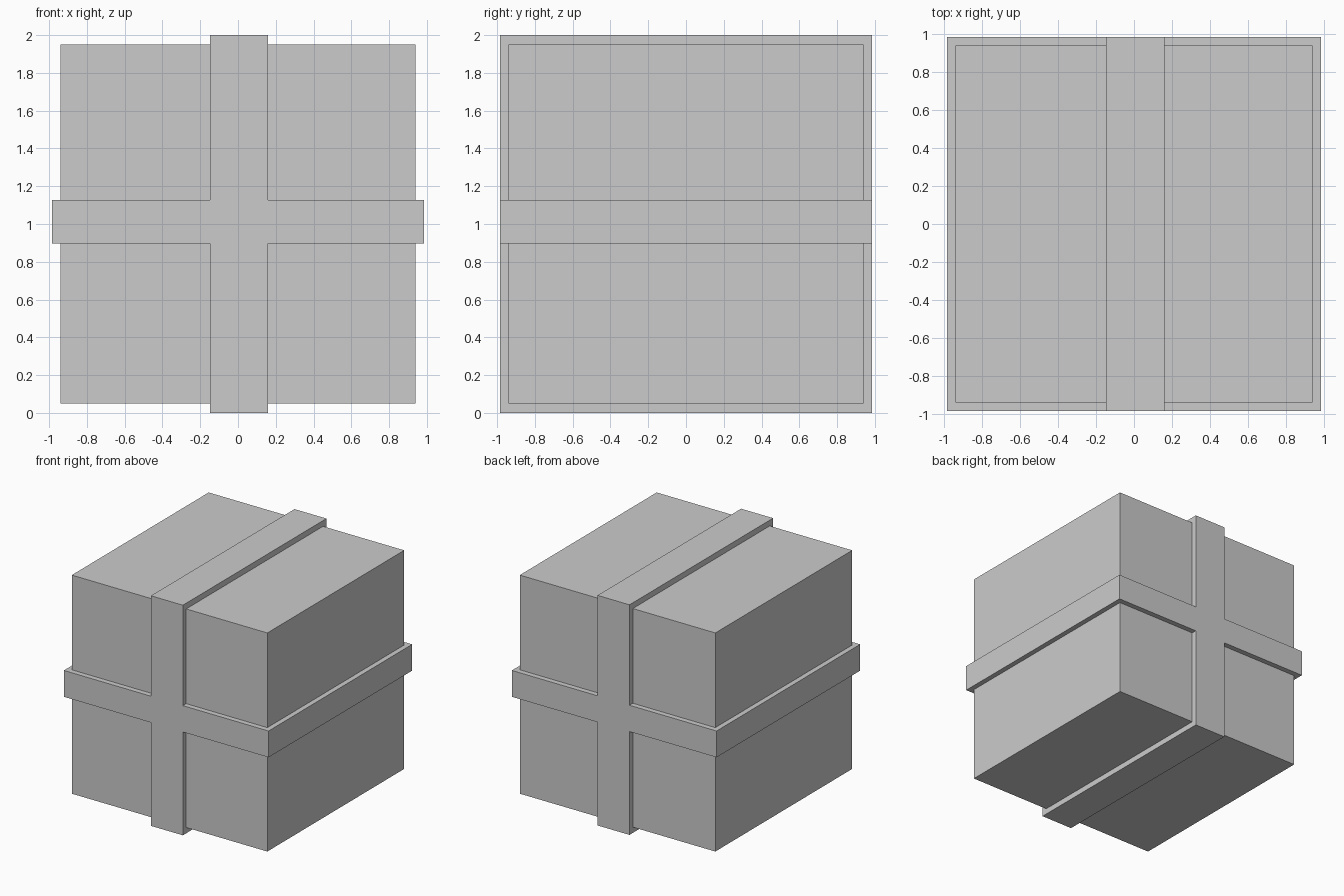
import bpy, bmesh
from mathutils import Vector

if "Cube" in bpy.data.objects:
    bpy.data.objects.remove(bpy.data.objects["Cube"])

HALF = Vector((0.94, 0.94, 0.95))      # half size of the box
LIFT = Vector((0.044, 0.046, 0.05))    # ribbon thickness on each axis
CENTRE_Z = 1.0
RIB_X = (-0.147, 0.16)                 # upright ribbon, left and right edge
RIB_Z = (0.898 - CENTRE_Z, 1.127 - CENTRE_Z)  # level ribbon, lower and upper edge

# Box body
bm = bmesh.new()
bmesh.ops.create_cube(bm, size=2)
bmesh.ops.scale(bm, vec=HALF, verts=bm.verts)

# Cut the ribbon edges into the box
for axis, cuts in ((Vector((1, 0, 0)), RIB_X), (Vector((0, 0, 1)), RIB_Z)):
    for d in cuts:
        bmesh.ops.bisect_plane(bm, geom=bm.verts[:] + bm.edges[:] + bm.faces[:],
                               plane_co=axis * d, plane_no=axis)


def in_ribbon(face):
    c = face.calc_center_median()
    return RIB_X[0] < c.x < RIB_X[1] or RIB_Z[0] < c.z < RIB_Z[1]


# Raise the two crossing ribbon bands out of the box
bands = [f for f in bm.faces if in_ribbon(f)]
raised = bmesh.ops.extrude_face_region(bm, geom=bands)["geom"]
for v in (g for g in raised if isinstance(g, bmesh.types.BMVert)):
    for i in range(3):
        if abs(abs(v.co[i]) - HALF[i]) < 1e-4:
            v.co[i] += LIFT[i] if v.co[i] > 0 else -LIFT[i]

# Remove any covered faces left beneath the ribbon
covered = [f for f in bands if f.is_valid]
if covered:
    bmesh.ops.delete(bm, geom=covered, context='FACES')
bmesh.ops.recalc_face_normals(bm, faces=bm.faces)
bmesh.ops.translate(bm, vec=(0, 0, CENTRE_Z), verts=bm.verts)

mesh = bpy.data.meshes.new("ribboned_box")
bm.to_mesh(mesh)
bm.free()
bpy.context.collection.objects.link(bpy.data.objects.new("ribboned_box", mesh))
